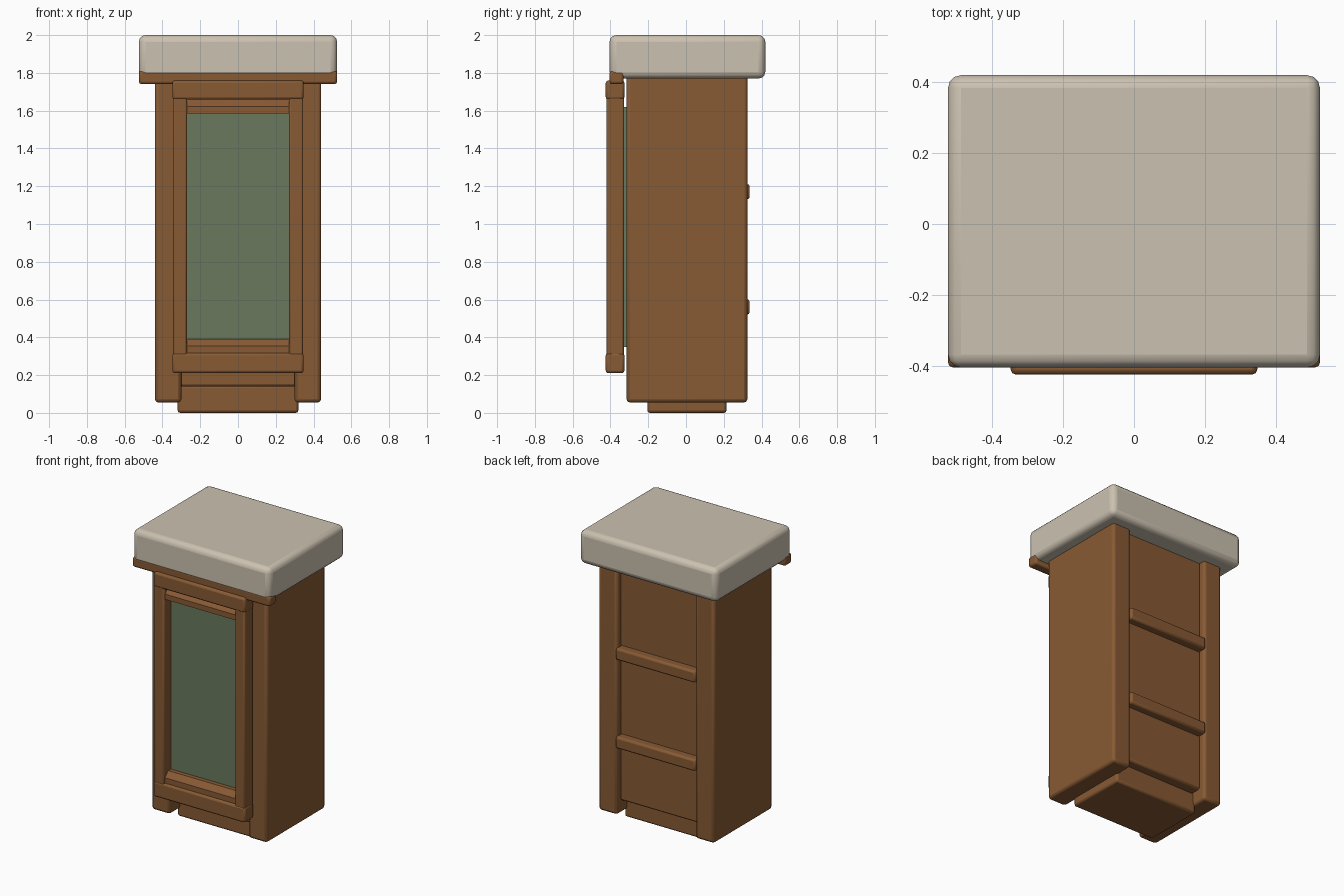
import bpy

if "Cube" in bpy.data.objects:
    bpy.data.objects.remove(bpy.data.objects["Cube"])


def material(name, rgb):
    m = bpy.data.materials.new(name)
    m.diffuse_color = (*rgb, 1.0)
    m.use_nodes = True
    m.node_tree.nodes["Principled BSDF"].inputs["Base Color"].default_value = m.diffuse_color
    return m


WOOD = material("brown_wood", (0.245, 0.103, 0.034))
STONE = material("beige_stone", (0.60, 0.535, 0.435))
GLASS = material("green_glass", (0.143, 0.19, 0.107))


def finish(ob, mat, bevel, segments):
    ob.data.materials.append(mat)
    if bevel:
        mod = ob.modifiers.new("soft_edges", 'BEVEL')
        mod.width, mod.segments = bevel, segments
        mod.limit_method = 'ANGLE'
    bpy.ops.object.select_all(action='DESELECT')
    ob.select_set(True)
    bpy.context.view_layer.objects.active = ob
    bpy.ops.object.shade_smooth_by_angle()


def box(name, x, y, z, mat=WOOD, bevel=0.014, segments=2):
    """Bevelled box between the given (low, high) limits."""
    bpy.ops.mesh.primitive_cube_add(size=1)
    ob = bpy.context.object
    ob.name = name
    for v in ob.data.vertices:
        v.co = [lim[0] if c < 0 else lim[1] for c, lim in zip(v.co, (x, y, z))]
    finish(ob, mat, bevel, segments)
    return ob


def bar(name, half_width, profile):
    """Extrude a (y, z) profile across x."""
    n = len(profile)
    verts = [(s * half_width, y, z) for s in (-1, 1) for y, z in profile]
    faces = [(i, i + n, (i + 1) % n + n, (i + 1) % n) for i in range(n)]
    faces += [tuple(range(n)), tuple(range(2 * n - 1, n - 1, -1))]
    me = bpy.data.meshes.new(name)
    me.from_pydata(verts, [], faces)
    ob = bpy.data.objects.new(name, me)
    bpy.context.collection.objects.link(ob)
    finish(ob, WOOD, 0, 1)


# Worktop and the trim under its front edge
box("worktop", (-0.525, 0.525), (-0.405, 0.42), (1.77, 2.0), STONE, 0.036, 3)
box("worktop_trim", (-0.525, 0.525), (-0.405, -0.33), (1.74, 1.81))

# Plinth and carcass
box("plinth", (-0.32, 0.32), (-0.205, 0.215), (0.0, 0.145))
box("carcass", (-0.31, 0.31), (-0.28, 0.28), (0.14, 1.79))

# Side panels and door stiles, one per side
for side, s in (("left", -1), ("right", 1)):
    box(side + "_side_panel", sorted((s * 0.30, s * 0.44)), (-0.315, 0.325), (0.055, 1.79), bevel=0.018)
    box(side + "_door_stile", sorted((s * 0.27, s * 0.345)), (-0.422, -0.328), (0.22, 1.75), bevel=0.010)

# Door rails with a sloped glazing bar beside each
for part, rail, z in (("bottom", (0.21, 0.318), 0.318), ("top", (1.658, 1.76), 1.585)):
    box(part + "_door_rail", (-0.348, 0.348), (-0.425, -0.326), rail)
    bar(part + "_glazing_bar", 0.275,
        [(-0.41, z), (-0.34, z), (-0.34, z + 0.073), (-0.375, z + 0.073), (-0.41, z + 0.037)])

# Glass pane
box("glass_pane", (-0.29, 0.29), (-0.345, -0.315), (0.35, 1.62), GLASS, 0)

# Back battens
for part, z in (("lower", 0.52), ("upper", 1.13)):
    box(part + "_back_batten", (-0.305, 0.305), (0.26, 0.337), (z, z + 0.082))
